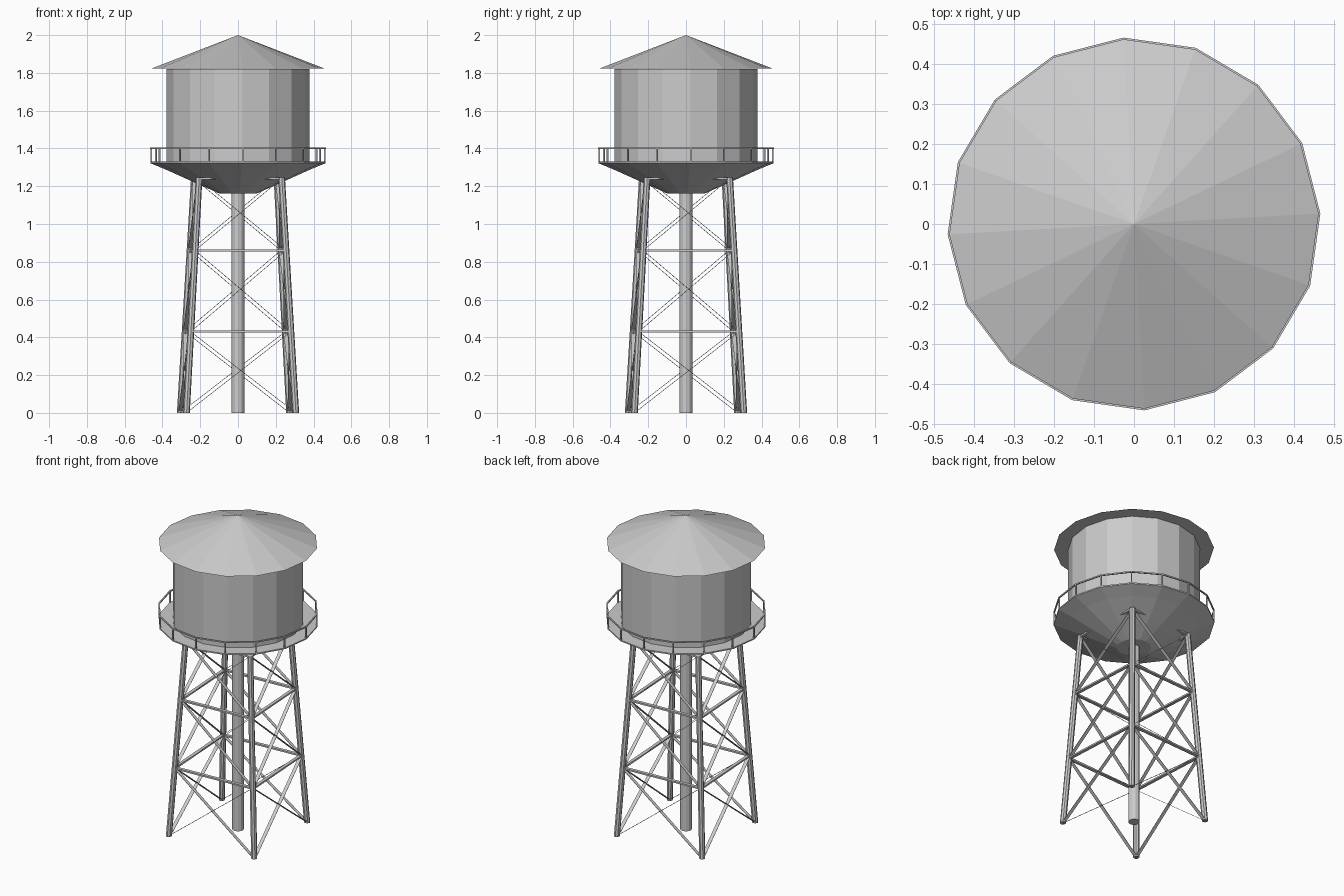
import bpy
import bmesh
from math import cos, sin, pi, radians
from mathutils import Vector, Matrix

cube = bpy.data.objects.get("Cube")
if cube:
    bpy.data.objects.remove(cube)

SIDES = 16
TURN = radians(3.2)          # whole tower is twisted slightly about z
LEVELS = [0.0, 0.43, 0.86, 1.24]

steel = bpy.data.materials.new("grey steel")
steel.use_nodes = True
steel.diffuse_color = (0.6, 0.6, 0.6, 1)
steel.node_tree.nodes["Principled BSDF"].inputs["Base Color"].default_value = (0.6, 0.6, 0.6, 1)


def finish(name, bm):
    mesh = bpy.data.meshes.new(name)
    bmesh.ops.recalc_face_normals(bm, faces=bm.faces)
    bm.to_mesh(mesh)
    bm.free()
    mesh.materials.append(steel)
    obj = bpy.data.objects.new(name, mesh)
    bpy.context.collection.objects.link(obj)
    return obj


def polar(radius, angle, z):
    return Vector((radius * cos(angle), radius * sin(angle), z))


def lathe(name, profile, sides=SIDES):
    """Revolve (radius, z) points, running from axis to axis."""
    bm = bmesh.new()
    rings = []
    for r, z in profile:
        count = sides if r > 0 else 1
        rings.append([bm.verts.new(polar(r, TURN + 2 * pi * i / sides, z)) for i in range(count)])
    for a, b in zip(rings, rings[1:]):
        for i in range(sides):
            j = (i + 1) % sides
            quad = [a[i % len(a)], a[j % len(a)], b[j % len(b)], b[i % len(b)]]
            bm.faces.new(list(dict.fromkeys(quad)))
    return finish(name, bm)


def bar(bm, a, b, width, depth, across):
    """Box from a to b, `width` measured along the `across` direction."""
    along = (b - a).normalized()
    u = (across - along * across.dot(along)).normalized()
    v = along.cross(u)
    frame = Matrix((u * width, v * depth, b - a)).transposed().to_4x4()
    frame.translation = (a + b) / 2
    bmesh.ops.create_cube(bm, size=1, matrix=frame)


def leg_point(i, z):
    return polar(0.41 - 0.1 * z / LEVELS[-1], TURN + pi / 4 + i * pi / 2, z)


# Tank, roof and the dished platform below
lathe("roof", [(0, 2.0), (0.462, 1.822), (0, 1.822)])
lathe("tank", [(0, 1.82), (0.38, 1.82), (0.38, 1.32), (0, 1.32)])
lathe("platform", [(0, 1.33), (0.465, 1.33), (0.465, 1.322), (0.38, 1.287),
                   (0.22, 1.215), (0.1, 1.162), (0, 1.162)])
lathe("riser_pipe", [(0, 1.17), (0.034, 1.17), (0.034, 0), (0, 0)], 12)

# Handrail with a post at every corner
bm = bmesh.new()
up = Vector((0, 0, 1))
for i in range(SIDES):
    a, b = (TURN + 2 * pi * k / SIDES for k in (i, i + 1))
    bar(bm, polar(0.462, a, 1.402), polar(0.462, b, 1.402), 0.008, 0.008, up)
    bar(bm, polar(0.461, a, 1.325), polar(0.461, a, 1.404), 0.008, 0.008, polar(1, a, 0))
finish("handrail", bm)

# Four leaning round legs, cut level at the ground
bm = bmesh.new()
for i in range(4):
    ends = [leg_point(i, z) for z in (0, 1.245)]
    rings = [[bm.verts.new(p + polar(0.018, TURN + k * pi / 4, 0)) for k in range(8)] for p in ends]
    for k in range(8):
        j = (k + 1) % 8
        bm.faces.new((rings[0][k], rings[0][j], rings[1][j], rings[1][k]))
    for ring in rings:
        bm.faces.new(ring)
finish("legs", bm)

# Level struts and thin crossed braces on each side of the tower
struts, braces = bmesh.new(), bmesh.new()
for i in range(4):
    out = polar(1, TURN + pi / 2 + i * pi / 2, 0)
    for low, high in zip(LEVELS, LEVELS[1:]):
        bar(struts, leg_point(i, high), leg_point(i + 1, high), 0.02, 0.01, out)
        for p, q in ((i, i + 1), (i + 1, i)):
            bar(braces, leg_point(p, low), leg_point(q, high), 0.022, 0.002, out)
finish("struts", struts)
finish("cross_braces", braces)
